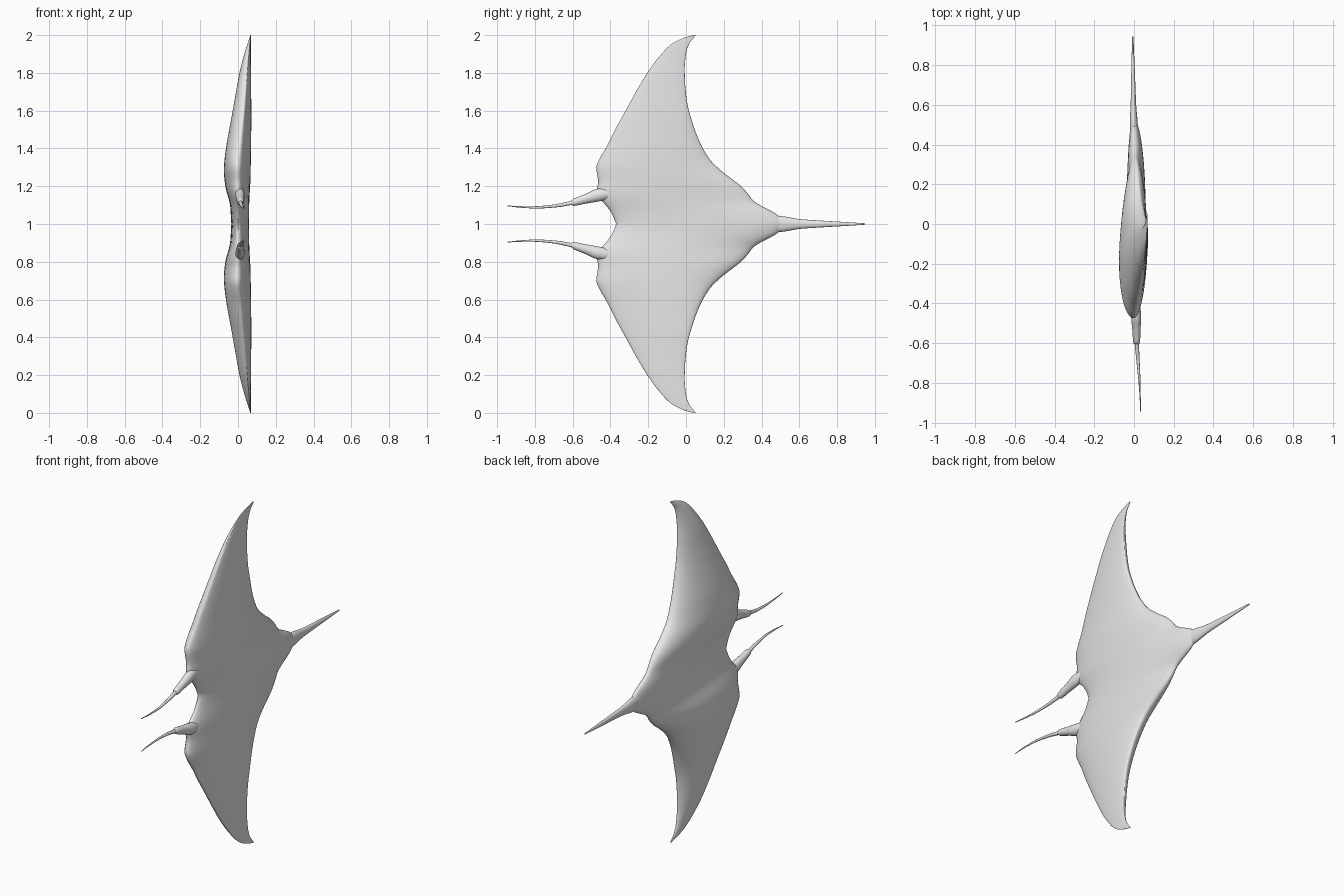
import bpy, bmesh, math
from mathutils import Vector

if "Cube" in bpy.data.objects:
    bpy.data.objects.remove(bpy.data.objects["Cube"])

grey = bpy.data.materials.new("pale grey")
grey.diffuse_color = (0.8, 0.8, 0.8, 1)
grey.use_nodes = True
grey.node_tree.nodes["Principled BSDF"].inputs["Base Color"].default_value = grey.diffuse_color


def curve(keys, t):
    """Smooth monotone interpolation through (t, value) keys."""
    n = len(keys)
    d = [(keys[i + 1][1] - keys[i][1]) / (keys[i + 1][0] - keys[i][0]) for i in range(n - 1)]

    def slope(i):
        if i == 0:
            return d[0]
        if i == n - 1:
            return d[-1]
        a, b = d[i - 1], d[i]
        return 2 * a * b / (a + b) if a * b > 0 else 0.0

    t = min(max(t, keys[0][0]), keys[-1][0])
    i = 0
    while i < n - 2 and t > keys[i + 1][0]:
        i += 1
    h = keys[i + 1][0] - keys[i][0]
    k = (t - keys[i][0]) / h
    return ((2*k**3 - 3*k*k + 1) * keys[i][1] + (k**3 - 2*k*k + k) * h * slope(i)
            + (3*k*k - 2*k**3) * keys[i + 1][1] + (k**3 - k*k) * h * slope(i + 1))


def loft(name, rings):
    """Skin a list of equal-length point rings and cap both ends."""
    bm = bmesh.new()
    rows = [[bm.verts.new(p) for p in ring] for ring in rings]
    n = len(rows[0])
    for a, b in zip(rows, rows[1:]):
        for i in range(n):
            j = (i + 1) % n
            bm.faces.new((a[i], a[j], b[j], b[i]))
    bm.faces.new(rows[0])
    bm.faces.new(rows[-1])
    bmesh.ops.recalc_face_normals(bm, faces=bm.faces)
    me = bpy.data.meshes.new(name)
    bm.to_mesh(me)
    bm.free()
    me.materials.append(grey)
    ob = bpy.data.objects.new(name, me)
    bpy.context.collection.objects.link(ob)
    bpy.ops.object.select_all(action='DESELECT')
    ob.select_set(True)
    bpy.context.view_layer.objects.active = ob
    bpy.ops.object.shade_smooth_by_angle(angle=math.radians(60))
    return ob


def tube(name, keys, steps=30, sides=16, mirror=1):
    """Elliptic tube along y; keys are (y, x, z offset, half x, half z)."""
    tracks = [[(k[0], k[c]) for k in keys] for c in range(1, 5)]
    rings = []
    for i in range(steps + 1):
        y = keys[0][0] + (keys[-1][0] - keys[0][0]) * i / steps
        x, z, hx, hz = (curve(t, y) for t in tracks)
        rings.append([Vector((x + hx * math.cos(a), y, 1 + mirror * (z + hz * math.sin(a))))
                      for a in (2 * math.pi * j / sides for j in range(sides))])
    return loft(name, rings)


# Body and wings: rounded sections, keyed by distance from the centre line
lead = [(0, -.37), (.05, -.39), (.1, -.425), (.14, -.46), (.18, -.472), (.22, -.465),
        (.3, -.475), (.35, -.455), (.41, -.42), (.5, -.375), (.6, -.32), (.7, -.265),
        (.8, -.205), (.9, -.13), (.95, -.08), (.98, -.025), (.995, .02), (1, .044)]
trail = [(0, .53), (.045, .49), (.07, .45), (.095, .4), (.12, .36), (.17, .32), (.21, .28),
         (.255, .22), (.315, .15), (.35, .12), (.44, .07), (.55, .03), (.65, .005),
         (.75, -.005), (.82, -.007), (.9, .0), (.95, .015), (1, .052)]
lead_x = [(0, 0), (.3, 0), (.45, .014), (.6, .03), (.8, .047), (1, .067)]
trail_x = [(0, -.003), (.1, .002), (.2, .012), (.3, .024), (.45, .045), (.6, .058),
           (.8, .062), (1, .067)]
back = [(0, .034), (.1, .043), (.2, .073), (.3, .086), (.4, .086), (.5, .08), (.6, .071),
        (.7, .059), (.8, .046), (.9, .027), (1, .002)]
belly = [(0, .06), (.1, .058), (.2, .058), (.3, .054), (.45, .037), (.6, .023),
         (.8, .012), (1, .001)]


def section(z, count=48):
    s = abs(z)
    y0, y1 = curve(lead, s), curve(trail, s)
    x0, x1 = curve(lead_x, s), curve(trail_x, s)
    up, down = curve(back, s), curve(belly, s)
    ring = []
    for i in range(count):
        a = 2 * math.pi * i / count
        u = (1 - math.cos(a)) / 2
        f = math.sin(a)
        x = x0 + (x1 - x0) * u - (up if f > 0 else down) * f
        ring.append(Vector((x, y0 + (y1 - y0) * u, 1 + z)))
    return ring


# Stations crowd together towards the wing tips
N = 80
loft("body_and_wings", [section(math.sin(math.pi / 2 * i / N)) for i in range(-N, N + 1)])

# Tail: flattened root inside the body, tapering to a thin whip
tube("tail", [(.3, .005, 0, .016, .03), (.4, .003, 0, .02, .045), (.5, -.001, 0, .02, .042),
              (.6, -.003, 0, .014, .026), (.7, -.004, 0, .011, .019),
              (.8, -.005, 0, .008, .013), (.945, -.006, 0, .003, .004)])

# Head lobes with a thick base and a curved whip, one on each side
for side, m in (("upper", 1), ("lower", -1)):
    tube(side + "_lobe_base", [(-.605, .013, .113, .013, .013), (-.595, .013, .115, .017, .019),
                               (-.53, .012, .134, .021, .026), (-.47, .011, .152, .025, .034),
                               (-.4, .01, .162, .02, .028)], 20, 16, m)
    tube(side + "_lobe_whip", [(-.945, .033, .096, .0015, .002), (-.87, .031, .09, .003, .004),
                               (-.8, .028, .088, .005, .006), (-.7, .021, .095, .008, .008),
                               (-.59, .013, .115, .011, .012)], 24, 12, m)
